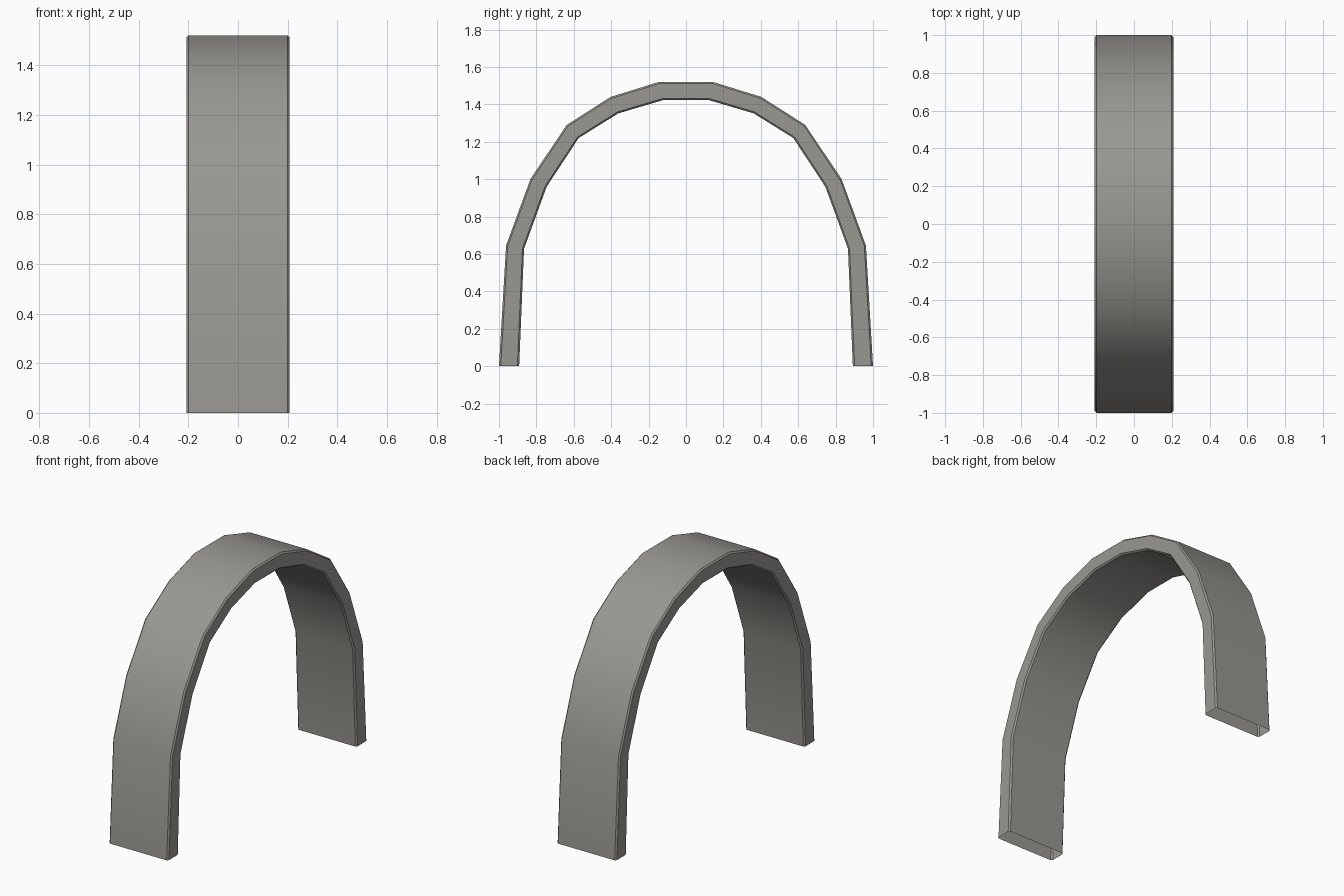
import bpy, bmesh

if "Cube" in bpy.data.objects:
    bpy.data.objects.remove(bpy.data.objects["Cube"])

# Half profiles of the arch (y, z), from foot to crown
OUTER = [(1.0, 0), (0.962, 0.645), (0.832, 1.0), (0.638, 1.29), (0.403, 1.44), (0.145, 1.52)]
INNER = [(0.892, 0), (0.866, 0.628), (0.745, 0.96), (0.574, 1.22), (0.362, 1.352), (0.122, 1.423)]
HALF_W, BEVEL, T = 0.208, 0.009, 0.09


def mirrored(half):
    return half + [(-y, z) for y, z in reversed(half)]


# Chamfered cross-section: (x, fraction from outer to inner surface)
W = HALF_W - BEVEL
SECTION = [(-W, 0), (W, 0), (HALF_W, T), (HALF_W, 1 - T),
           (W, 1), (-W, 1), (-HALF_W, 1 - T), (-HALF_W, T)]

# Arch shell lofted through the profile, open at both feet
bm = bmesh.new()
rings = []
for (yo, zo), (yi, zi) in zip(mirrored(OUTER), mirrored(INNER)):
    rings.append([bm.verts.new((x, yo + (yi - yo) * t, zo + (zi - zo) * t)) for x, t in SECTION])
n = len(SECTION)
for a, b in zip(rings, rings[1:]):
    for i in range(n):
        j = (i + 1) % n
        bm.faces.new((a[i], a[j], b[j], b[i]))
bm.normal_update()
# Make sure the top surface faces up
top = max(bm.faces, key=lambda f: f.calc_center_median().z)
if top.normal.z < 0:
    bmesh.ops.reverse_faces(bm, faces=bm.faces[:])

mesh = bpy.data.meshes.new("arch")
bm.to_mesh(mesh)
bm.free()
arch = bpy.data.objects.new("arch", mesh)
bpy.context.collection.objects.link(arch)

# Warm grey colour
grey = bpy.data.materials.new("warm grey")
grey.diffuse_color = (0.32, 0.31, 0.285, 1)
grey.use_nodes = True
grey.node_tree.nodes["Principled BSDF"].inputs["Base Color"].default_value = grey.diffuse_color
mesh.materials.append(grey)

# Smooth along the curve, sharp at the chamfers
bpy.context.view_layer.objects.active = arch
arch.select_set(True)
bpy.ops.object.shade_smooth_by_angle(angle=0.6)
